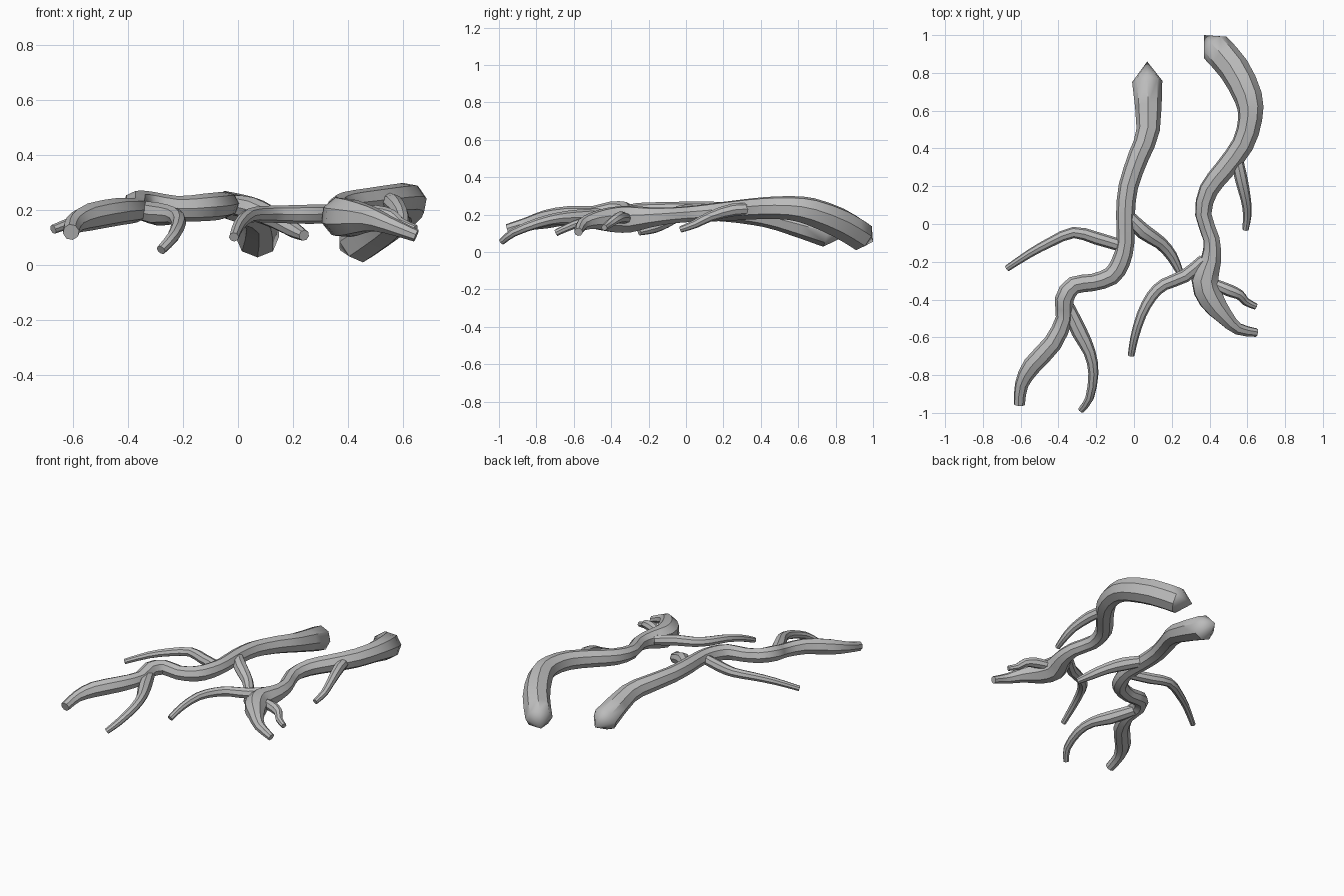
import bpy, bmesh, math
from mathutils import Vector

cube = bpy.data.objects.get("Cube")
if cube:
    bpy.data.objects.remove(cube, do_unlink=True)

bark = bpy.data.materials.new("grey_bark")
bark.use_nodes = True
grey = (0.5, 0.5, 0.5, 1)
bark.diffuse_color = grey
bark.node_tree.nodes["Principled BSDF"].inputs["Base Color"].default_value = grey

SIDES = 8


def spline(points, steps):
    """Catmull-Rom curve through points of x, y, z and radius."""
    pts = [Vector(p) for p in points]
    pts = [pts[0] * 2 - pts[1]] + pts + [pts[-1] * 2 - pts[-2]]
    out = []
    for a, b, c, d in zip(pts, pts[1:], pts[2:], pts[3:]):
        for i in range(steps):
            t = i / steps
            out.append((b * 2 + (c - a) * t + (a * 2 - b * 5 + c * 4 - d) * t * t
                        + (b * 3 - a - c * 3 + d) * t ** 3) / 2)
    out.append(pts[-2])
    return out


def root(name, points, steps=2, point=None):
    """Tapered tube along a path; the start may be closed by a pointed cap."""
    path = spline(points, steps)
    centres = [p.xyz for p in path]
    bm = bmesh.new()
    rings = []
    side = None
    for i, centre in enumerate(centres):
        ahead = centres[min(i + 1, len(centres) - 1)]
        behind = centres[max(i - 1, 0)]
        direction = (ahead - behind).normalized()
        if side is None:
            side = direction.cross(Vector((0, 0, 1)))
        side = (side - direction * side.dot(direction)).normalized()
        up = direction.cross(side)
        ring = []
        for k in range(SIDES):
            angle = math.tau * k / SIDES
            offset = side * math.cos(angle) + up * math.sin(angle)
            ring.append(bm.verts.new(centre + offset * path[i].w))
        rings.append(ring)
    for low, high in zip(rings, rings[1:]):
        for k in range(SIDES):
            n = (k + 1) % SIDES
            bm.faces.new((low[k], low[n], high[n], high[k]))
    bm.faces.new(rings[-1])
    if point:
        apex = bm.verts.new(point)
        for k in range(SIDES):
            bm.faces.new((rings[0][k], rings[0][(k + 1) % SIDES], apex))
    else:
        bm.faces.new(rings[0])
    bmesh.ops.recalc_face_normals(bm, faces=bm.faces)
    mesh = bpy.data.meshes.new(name)
    bm.to_mesh(mesh)
    bm.free()
    mesh.materials.append(bark)
    obj = bpy.data.objects.new(name, mesh)
    bpy.context.collection.objects.link(obj)
    bpy.ops.object.select_all(action="DESELECT")
    obj.select_set(True)
    bpy.context.view_layer.objects.active = obj
    bpy.ops.object.shade_smooth_by_angle(angle=math.radians(40))


# Right main root and its side roots
root("right_main_root", [
    (.07, .755, .105, .08), (.075, .5, .175, .062), (.025, .36, .2, .056),
    (-.03, .2, .215, .052), (-.045, .05, .22, .05), (-.045, -.1, .22, .047),
    (-.07, -.2, .215, .05), (-.12, -.275, .21, .05), (-.22, -.31, .205, .046),
    (-.32, -.325, .22, .048), (-.37, -.4, .22, .05), (-.37, -.5, .2, .045),
    (-.43, -.63, .195, .05), (-.54, -.75, .175, .05), (-.595, -.85, .15, .036),
    (-.607, -.955, .12, .03)], point=(.07, .86, .09))

root("right_outer_side_root", [
    (-.05, -.12, .21, .032), (-.2, -.075, .21, .034), (-.32, -.045, .215, .03),
    (-.44, -.095, .2, .026), (-.55, -.155, .175, .022), (-.672, -.235, .13, .017)])

root("right_inner_side_root", [
    (-.03, .04, .22, .035), (.05, -.04, .205, .042), (.14, -.1, .165, .035),
    (.2, -.17, .13, .03), (.24, -.25, .108, .02)])

root("right_front_side_root", [
    (-.36, -.42, .2, .035), (-.29, -.57, .185, .042), (-.235, -.68, .18, .032),
    (-.215, -.79, .155, .027), (-.235, -.92, .105, .023), (-.28, -.985, .055, .018)])

# Left main root and its side roots
root("left_main_root", [
    (.43, .935, .085, .083), (.53, .82, .155, .083), (.605, .67, .215, .076),
    (.615, .555, .235, .065), (.575, .42, .235, .06), (.48, .29, .225, .056),
    (.395, .18, .215, .052), (.367, .05, .205, .045), (.41, -.08, .195, .045),
    (.408, -.19, .185, .056), (.375, -.3, .175, .074), (.41, -.4, .172, .07),
    (.48, -.49, .168, .048), (.55, -.555, .145, .033), (.648, -.575, .107, .023)],
    point=(.37, 1, .055))

root("left_inner_side_root", [
    (.37, -.19, .19, .032), (.27, -.275, .185, .035), (.16, -.32, .185, .032),
    (.095, -.38, .185, .03), (.04, -.48, .18, .026), (.003, -.6, .145, .022),
    (-.015, -.695, .102, .018)])

root("left_outer_side_root", [
    (.54, .37, .23, .03), (.565, .25, .225, .034), (.592, .13, .19, .027),
    (.6, .05, .15, .023), (.59, -.03, .12, .017)])

root("left_front_side_root", [
    (.43, -.32, .18, .028), (.5, -.35, .185, .033), (.56, -.375, .175, .027),
    (.59, -.41, .15, .022), (.645, -.437, .13, .017)])
